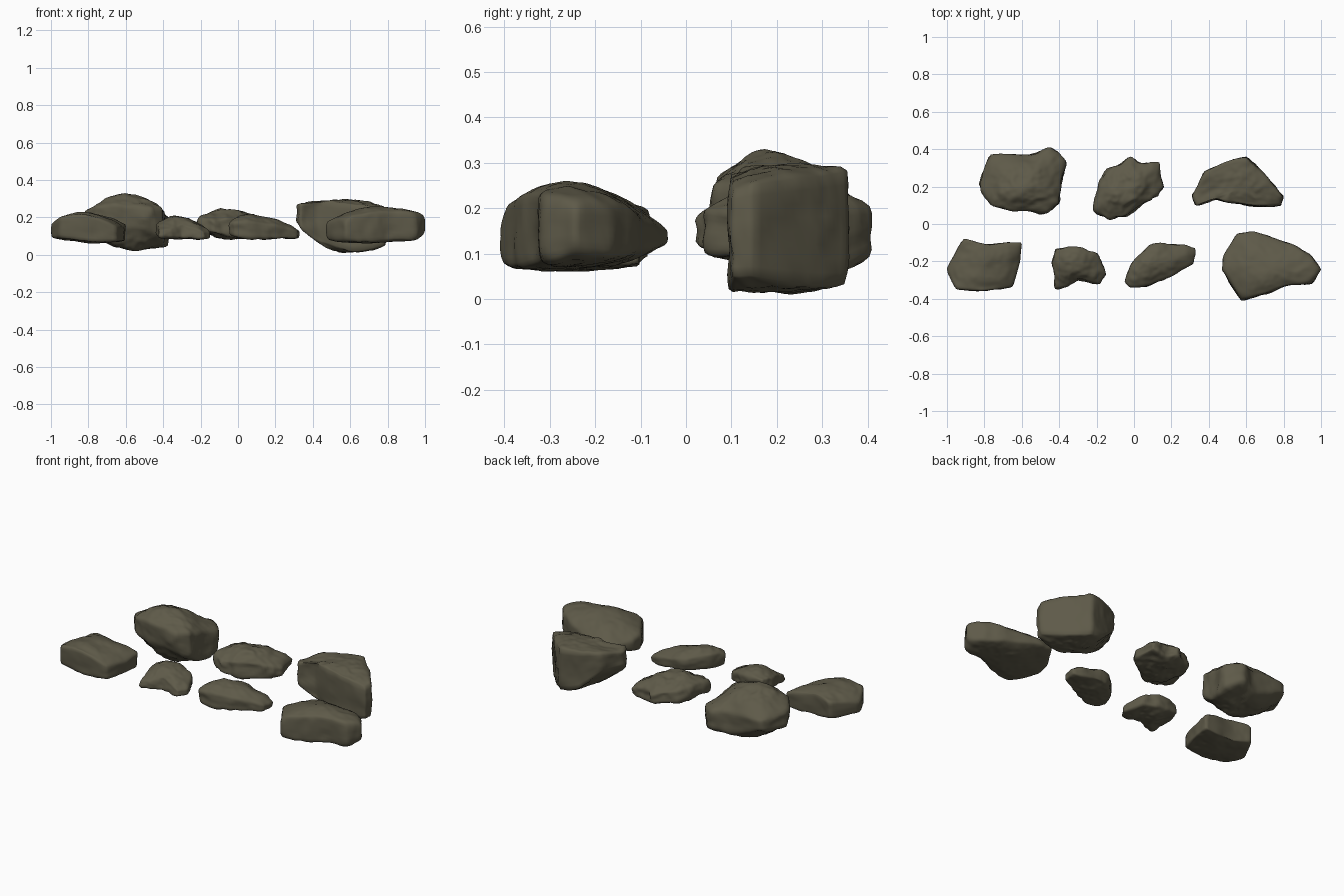
import bpy
import bmesh
from mathutils import Vector, noise

default = bpy.data.objects.get("Cube")
if default:
    bpy.data.objects.remove(default, do_unlink=True)

# One dull olive stone colour
stone = bpy.data.materials.new("olive stone")
stone.use_nodes = True
colour = (0.112, 0.102, 0.066, 1)
stone.diffuse_color = colour
shader = stone.node_tree.nodes["Principled BSDF"]
shader.inputs["Base Color"].default_value = colour
shader.inputs["Roughness"].default_value = 0.9


def fill_box(mesh, low, high):
    """Make up for the shrinking that rounding causes in a single rock."""
    for axis in range(3):
        values = [v.co[axis] for v in mesh.vertices]
        start, size = min(values), max(values) - min(values)
        scale = (high[axis] - low[axis]) / size
        for v in mesh.vertices:
            v.co[axis] = low[axis] + (v.co[axis] - start) * scale


def roughen(mesh, amount):
    """Push the surface in and out with broad lumps and fine chips."""
    moved = []
    for v in mesh.vertices:
        lump = noise.noise(v.co * 9)
        ridge = 0.5 - abs(noise.noise(v.co * 14 + Vector((5, 2, 7))))
        chip = noise.noise(v.co * 34)
        moved.append(v.co + v.normal * amount * (lump + 0.6 * ridge + 0.3 * chip))
    for v, co in zip(mesh.vertices, moved):
        v.co = co


def rock(name, core, outline, amount=0.015, crease=0.45, corner=0.6, inner=0.55):
    """Loft a rock from outline rows (x, y, underside, top) in hundredths.
    The core row gives the middle of the rock with its base and peak."""
    core = [c / 100 for c in core]
    rows = [[c / 100 for c in row] for row in outline]
    middle = Vector(core[:2])
    bm = bmesh.new()
    sharp = bm.edges.layers.float.new("crease_edge")

    def ring(level, spread):
        loop = []
        for row in rows:
            xy = middle.lerp(Vector(row[:2]), spread)
            z = row[level] + (core[level] - row[level]) * (1 - spread) * 1.6
            loop.append(bm.verts.new((xy.x, xy.y, z)))
        return loop

    rings = [ring(2, inner), ring(2, 1), ring(3, 1), ring(3, inner)]
    count = len(rows)
    for lower, upper in zip(rings, rings[1:]):
        for i in range(count):
            j = (i + 1) % count
            bm.faces.new((lower[i], lower[j], upper[j], upper[i]))

    # Close the underside and the crown with fans
    for level, loop in ((2, rings[0]), (3, rings[3])):
        tip = bm.verts.new((middle.x, middle.y, core[level]))
        for i in range(count):
            bm.faces.new((loop[i], loop[(i + 1) % count], tip))

    # Keep the two outer rims and the upright corners fairly crisp
    for loop in rings[1:3]:
        for i in range(count):
            edge = bm.edges.get((loop[i], loop[(i + 1) % count]))
            edge[sharp] = crease
    for pair in zip(rings[1], rings[2]):
        bm.edges.get(pair)[sharp] = corner
    bmesh.ops.recalc_face_normals(bm, faces=bm.faces)
    mesh = bpy.data.meshes.new(name)
    bm.to_mesh(mesh)
    bm.free()

    obj = bpy.data.objects.new(name, mesh)
    bpy.context.collection.objects.link(obj)
    rounding = obj.modifiers.new("rounding", "SUBSURF")
    rounding.levels = 3
    graph = bpy.context.evaluated_depsgraph_get()
    shaped = bpy.data.meshes.new_from_object(obj.evaluated_get(graph))
    obj.modifiers.clear()
    obj.data = shaped
    bpy.data.meshes.remove(mesh)
    shaped.name = name

    roughen(shaped, amount)
    everything = rows + [core]
    low = [min(r[k] for r in everything) for k in range(3)]
    high = [max(r[k] for r in everything) for k in (0, 1, 3)]
    fill_box(shaped, low, high)
    shaped.materials.clear()
    shaped.materials.append(stone)
    shaped.shade_smooth()


# Back row, from the model's right to its left
rock("large_boulder", (-60, 18, 2, 33), [
    (-77, 38, 15, 22), (-55, 37, 8, 21), (-44, 41, 10, 20), (-36, 34, 6, 20),
    (-38, 20, 4, 23), (-39, 10, 10, 25), (-48, 5, 14, 25), (-64, 6, 15, 27),
    (-77, 9, 17, 26), (-83, 21, 14, 22)], crease=0.5)

rock("ridged_rock", (-5, 18, 8, 25), [
    (-2, 36, 11, 17), (4, 32, 10, 18), (14, 33, 11, 16), (16, 20, 10, 15),
    (8, 13, 9, 18), (-4, 5, 9, 20), (-14, 2, 11, 19), (-22, 8, 13, 20),
    (-21, 16, 14, 21), (-15, 29, 12, 20)], amount=0.018)

rock("wedge_boulder", (58, 19, 1, 30), [
    (38, 28, 17, 29), (49, 34, 6, 29), (60, 36, 3, 29), (68, 29, 3, 28),
    (80, 14, 5, 26), (79, 9, 5, 25), (62, 9, 2, 28), (43, 13, 8, 29),
    (33, 9, 15, 28), (31, 15, 19, 27)], amount=0.012, crease=0.7)

# Front row, from the model's right to its left
rock("block_rock", (-82, -23, 6, 23), [
    (-91, -8, 9, 19), (-80, -11, 7, 20), (-60, -10, 7, 16), (-61, -20, 7, 14),
    (-65, -34, 7, 15), (-80, -36, 7, 21), (-95, -35, 9, 20),
    (-100, -24, 9, 15)], amount=0.008, crease=0.5, corner=0.8, inner=0.7)

rock("small_rock", (-33, -22, 8, 21), [
    (-42, -13, 11, 18), (-31, -12, 11, 18), (-20, -16, 10, 16),
    (-15, -27, 8, 12), (-18, -33, 8, 12), (-30, -30, 9, 16),
    (-36, -34, 9, 14), (-42, -35, 9, 13), (-43, -27, 9, 16),
    (-44, -20, 10, 17)], amount=0.014)

rock("long_rock", (6, -23, 8, 22), [
    (8, -12, 10, 17), (16, -10, 9, 16), (33, -13, 8, 12), (32, -21, 8, 12),
    (22, -27, 8, 15), (8, -33, 8, 17), (-2, -34, 9, 17), (-5, -31, 10, 17),
    (-2, -22, 10, 19)], amount=0.012)

rock("broad_rock", (73, -24, 6, 26), [
    (55, -5, 12, 15), (64, -4, 12, 15), (83, -10, 10, 18), (94, -16, 9, 21),
    (100, -24, 10, 21), (95, -31, 8, 22), (80, -33, 8, 23), (70, -37, 7, 22),
    (57, -41, 7, 20), (47, -24, 7, 18), (48, -17, 10, 16)],
    amount=0.008, crease=0.4, inner=0.65)
